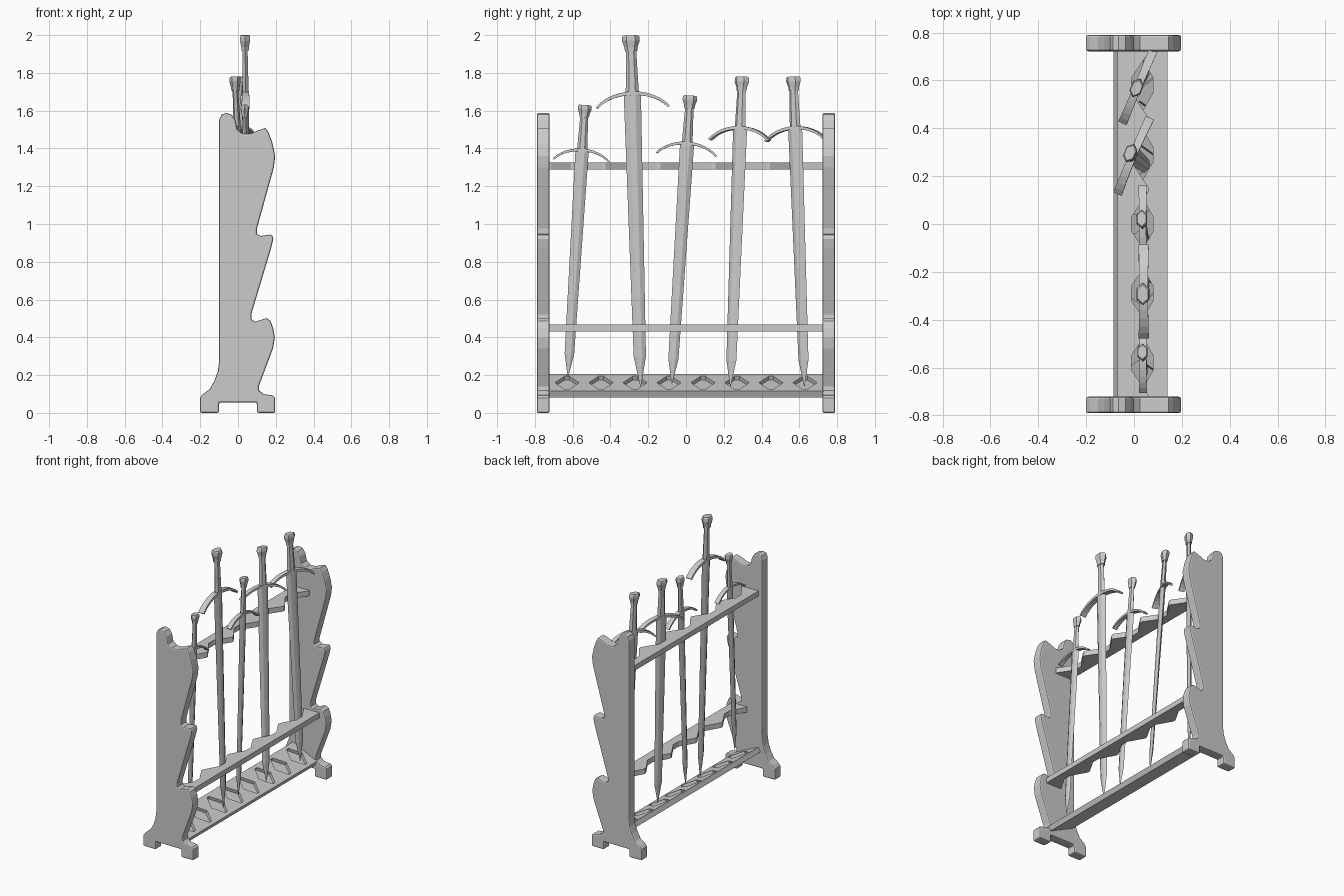
import bpy, bmesh, math
from mathutils import Vector, Matrix

if "Cube" in bpy.data.objects:
    bpy.data.objects.remove(bpy.data.objects["Cube"])


def finish(name, bm, matrix=None):
    if matrix is not None:
        bm.transform(matrix)
    bmesh.ops.recalc_face_normals(bm, faces=bm.faces)
    me = bpy.data.meshes.new(name)
    bm.to_mesh(me)
    bm.free()
    ob = bpy.data.objects.new(name, me)
    bpy.context.collection.objects.link(ob)
    return ob


def prism(bm, pts, depth):
    # extrude a closed outline of 3D points along a vector
    f = bm.faces.new([bm.verts.new(p) for p in pts])
    r = bmesh.ops.extrude_face_region(bm, geom=[f])
    vs = [e for e in r["geom"] if isinstance(e, bmesh.types.BMVert)]
    bmesh.ops.translate(bm, verts=vs, vec=depth)


def loft(bm, rings):
    # skin a list of point rings and cap both ends
    rows = [[bm.verts.new(p) for p in ring] for ring in rings]
    n = len(rows[0])
    for a, b in zip(rows, rows[1:]):
        for i in range(n):
            j = (i + 1) % n
            bm.faces.new((a[i], a[j], b[j], b[i]))
    bm.faces.new(rows[0][::-1])
    bm.faces.new(rows[-1])


def bevel(ob, width, segments=1):
    m = ob.modifiers.new("bevel", "BEVEL")
    m.width, m.segments = width, segments
    m.limit_method, m.angle_limit = "ANGLE", math.radians(80)


# side panels: stepped outline in x, z
OUTLINE = [(-.2, 0), (-.1, 0), (-.1, .055), (.1, .055), (.1, 0), (.197, 0), (.197, .08), (.185, .092),
           (.135, .1), (.112, .118), (.11, .14), (.185, .34), (.195, .4), (.186, .45), (.172, .487),
           (.15, .502), (.09, .482), (.072, .495), (.07, .52), (.175, .87), (.187, .92), (.18, .945),
           (.12, .937), (.1, .948), (.1, .975), (.19, 1.3), (.197, 1.36), (.182, 1.43), (.162, 1.485),
           (.145, 1.508), (.11, 1.497), (.065, 1.478), (.025, 1.478), (-.003, 1.5), (-.014, 1.55),
           (-.035, 1.58), (-.065, 1.588), (-.088, 1.578), (-.1, 1.55), (-.1, .27), (-.107, .22),
           (-.125, .17), (-.15, .125), (-.185, .1), (-.2, .08)]
for name, y in (("front_panel", -.79), ("back_panel", .722)):
    bm = bmesh.new()
    prism(bm, [(x, y, z) for x, z in OUTLINE], (0, .068, 0))
    bevel(finish(name, bm), .009, 2)


# notched rails: straight on one side, five notches on the other
def rail(name, x_back, x_peak, x_valley, z):
    pts = [(x_back, -.73, z), (x_peak, -.73, z)]
    for i in range(5):
        c = (i - 2) * .29
        for dy, x in ((-.135, x_peak), (-.03, x_valley), (.03, x_valley), (.135, x_peak)):
            pts.append((x, c + dy, z))
    pts += [(x_peak, .73, z), (x_back, .73, z)]
    bm = bmesh.new()
    prism(bm, pts, (0, 0, .037))
    finish(name, bm)


rail("upper_rail", -.07, .06, -.01, 1.288)
rail("lower_rail", .14, .02, .08, .432)

# sloping base board with eight diamond sockets
tilt = Matrix.Translation((.025, 0, .16)) @ Matrix.Rotation(math.atan2(.09, .19), 4, 'Y')
bm = bmesh.new()
prism(bm, [(-.105, -.73, 0), (.105, -.73, 0), (.105, .73, 0), (-.105, .73, 0)], (0, 0, -.036))
board = finish("base_board", bm, tilt)
bm = bmesh.new()
for i in range(8):
    c = (i - 3.5) * .18
    prism(bm, [(-.08, c - .012, -.022), (0, c - .064, -.022), (.08, c - .012, -.022),
               (.08, c + .012, -.022), (0, c + .064, -.022), (-.08, c + .012, -.022)], (0, 0, .05))
cutter = finish("socket_cutter", bm, tilt)
cutter.hide_render = True
m = board.modifiers.new("sockets", "BOOLEAN")
m.operation, m.object, m.solver = "DIFFERENCE", cutter, "EXACT"
bpy.context.view_layer.objects.active = board
bpy.ops.object.modifier_apply(modifier=m.name)
bpy.data.objects.remove(cutter)


# sword parts in unit length: tip at z 0, pommel top at z 1
def hexagon(z, half_y, half_x, flat):
    return [(0, -half_y, z), (half_x, -flat, z), (half_x, flat, z),
            (0, half_y, z), (-half_x, flat, z), (-half_x, -flat, z)]


def sword(number, tip, top, roll):
    tip, top = Vector(tip), Vector(top)
    length = (top - tip).length
    z = (top - tip).normalized()
    x = Vector((math.sin(roll), math.cos(roll), 0)).cross(z).normalized()
    y = z.cross(x)
    mat = Matrix.Translation(tip) @ Matrix((x, y, z)).transposed().to_4x4() @ Matrix.Scale(length, 4)

    bm = bmesh.new()
    loft(bm, [hexagon(0, .001, .001, .0005), hexagon(.085, .0175, .006, .006),
              hexagon(.833, .0245, .009, .009)])
    finish(f"sword_{number}_blade", bm, mat)

    bm = bmesh.new()
    loft(bm, [hexagon(.828, .019, .009, .009), hexagon(.96, .0145, .007, .007)])
    finish(f"sword_{number}_grip", bm, mat)

    bm = bmesh.new()
    loft(bm, [hexagon(.955, .0175, .010, .009), hexagon(.967, .019, .011, .010),
              hexagon(.985, .0255, .0145, .013), hexagon(.996, .0245, .014, .012),
              hexagon(1, .021, .012, .010)])
    finish(f"sword_{number}_pommel", bm, mat)

    # downward-curving crossguard
    bm = bmesh.new()
    rings = []
    for i in range(13):
        t = i / 6 - 1
        a = t * math.radians(58)
        gy, gz = .103 * math.sin(a) / math.sin(math.radians(58)), .835 - .085 * (1 - math.cos(a))
        n = Vector((0, math.sin(a) * .7, math.cos(a))).normalized() * (.0055 - .0022 * abs(t))
        w = .0095 + .002 * abs(t)
        rings.append([(s * w, gy + k * n.y, gz + k * n.z)
                      for s, k in ((-1, -1), (1, -1), (1, 1), (-1, 1))])
    loft(bm, rings)
    finish(f"sword_{number}_guard", bm, mat)


TURN = math.radians(23)
SWORDS = [((.05, -.625, .19), (.035, -.535, 1.63), 0),
          ((.055, -.24, .14), (.037, -.293, 1.999), 0),
          ((.055, -.075, .155), (.032, .022, 1.68), 0),
          ((.06, .235, .14), (-.017, .297, 1.78), TURN),
          ((.055, .627, .14), (.01, .568, 1.78), TURN)]
for i, s in enumerate(SWORDS):
    sword(i + 1, *s)
